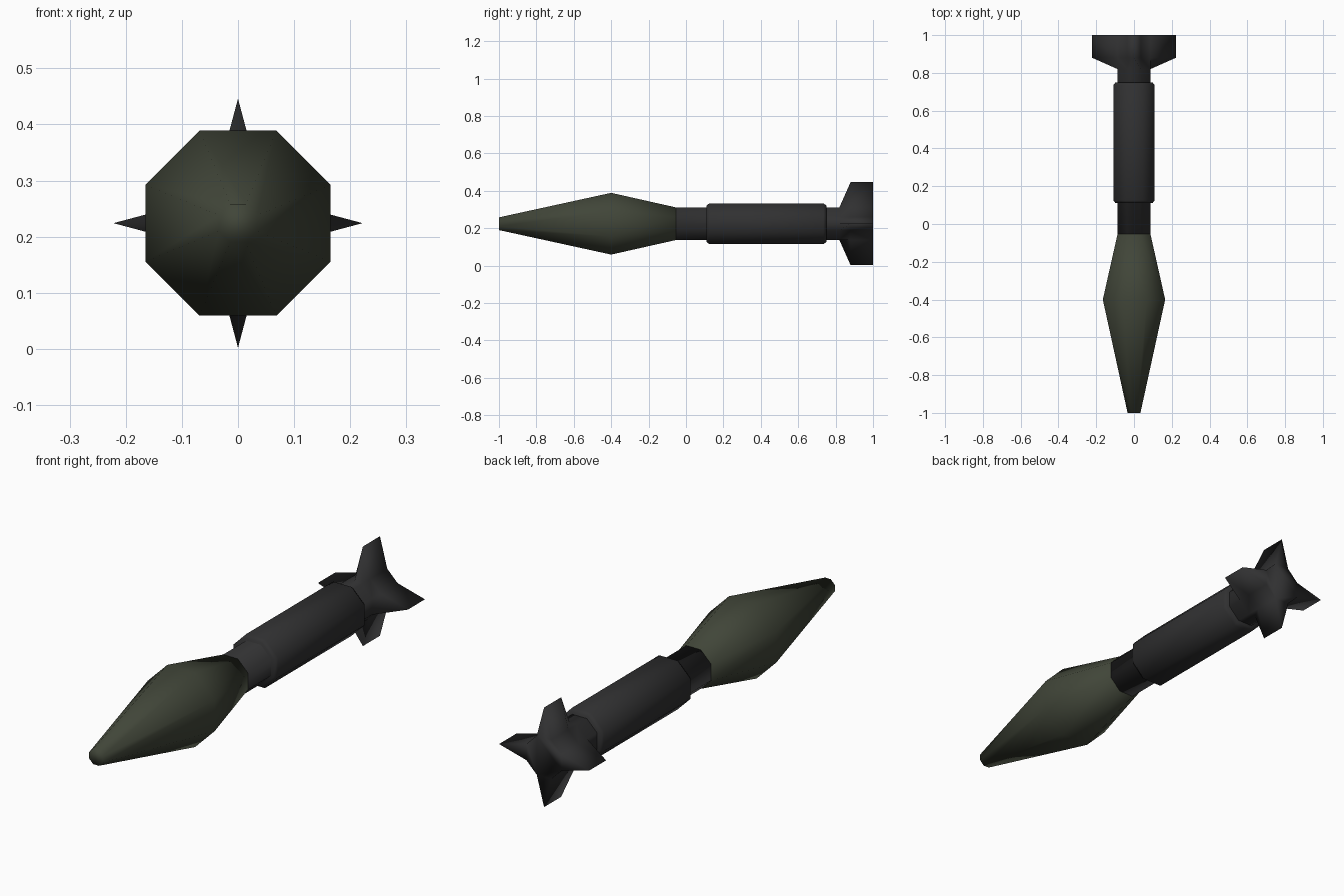
import bpy, bmesh, math

if "Cube" in bpy.data.objects:
    bpy.data.objects.remove(bpy.data.objects["Cube"])

ZC = 0.224          # height of the long axis
HALF = math.tan(math.radians(22.5))


def material(name, rgb):
    m = bpy.data.materials.new(name)
    m.diffuse_color = (*rgb, 1)
    m.use_nodes = True
    m.node_tree.nodes["Principled BSDF"].inputs["Base Color"].default_value = m.diffuse_color
    return m


green = material("olive green", (0.052, 0.060, 0.040))
black = material("charcoal", (0.030, 0.030, 0.031))


def octagon(a):
    """Octagon with flat top, a = centre to flat."""
    r = a / math.cos(math.radians(22.5))
    return [(r * math.cos(math.radians(22.5 + 45 * i)),
             r * math.sin(math.radians(22.5 + 45 * i))) for i in range(8)]


def finned(a, tip):
    """Octagon with a point on each of the four axis-facing sides."""
    pts = []
    for k in range(4):
        for x, z in ((tip, 0), (a, a * HALF), (a * HALF, a)):
            t = k * math.pi / 2
            pts.append((x * math.cos(t) - z * math.sin(t),
                        x * math.sin(t) + z * math.cos(t)))
    return pts


def loft(name, sections, mat, caps=(True, True)):
    bm = bmesh.new()
    rings = [[bm.verts.new((x, y, z + ZC)) for x, z in pts] for y, pts in sections]
    n = len(rings[0])
    for r, s in zip(rings, rings[1:]):
        for i in range(n):
            j = (i + 1) % n
            bm.faces.new((r[i], r[j], s[j], s[i]))
    if caps[0]:
        bm.faces.new(rings[0])
    if caps[1]:
        bm.faces.new(rings[-1])
    bmesh.ops.recalc_face_normals(bm, faces=bm.faces)
    for f in bm.faces:
        f.smooth = True
    me = bpy.data.meshes.new(name)
    bm.to_mesh(me)
    bm.free()
    me.materials.append(mat)
    ob = bpy.data.objects.new(name, me)
    bpy.context.collection.objects.link(ob)
    return ob


# pointed front body
loft("nose_body", [(y, octagon(a)) for y, a in
                   ((-1, 0.034), (-0.4, 0.165), (-0.053, 0.087))], green)

# thin tube flaring into four tail fins
loft("tube_and_fins", [(y, finned(0.087, t)) for y, t in
                       ((-0.053, 0.087), (0.82, 0.087), (0.88, 0.222), (1, 0.222))], black)

# thicker sleeve with chamfered ends
loft("sleeve", [(y, octagon(a)) for y, a in
                ((0.11, 0.098), (0.125, 0.109), (0.735, 0.109), (0.75, 0.098))], black)
